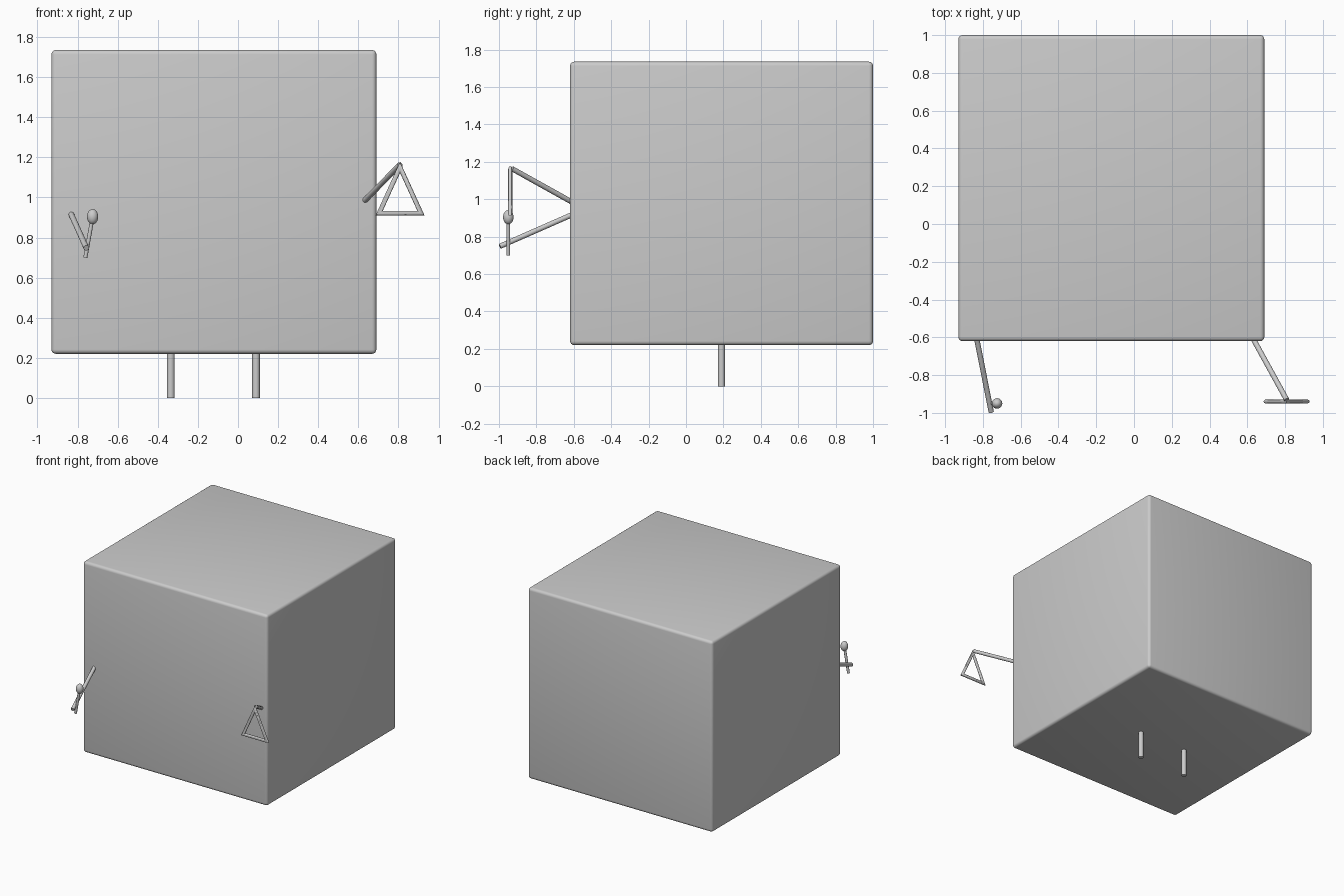
import bpy, bmesh, math
from mathutils import Vector

if "Cube" in bpy.data.objects:
    bpy.data.objects.remove(bpy.data.objects["Cube"])


def finish(name, bm, angle=35):
    bmesh.ops.recalc_face_normals(bm, faces=bm.faces)
    me = bpy.data.meshes.new(name)
    bm.to_mesh(me)
    bm.free()
    ob = bpy.data.objects.new(name, me)
    bpy.context.collection.objects.link(ob)
    bpy.ops.object.select_all(action='DESELECT')
    ob.select_set(True)
    bpy.context.view_layer.objects.active = ob
    bpy.ops.object.shade_smooth_by_angle(angle=math.radians(angle))
    return ob


def rod(name, a, b, r, sides=16):
    a, b = Vector(a), Vector(b)
    bm = bmesh.new()
    bmesh.ops.create_cone(bm, cap_ends=True, segments=sides, radius1=r,
                          radius2=r, depth=(b - a).length)
    ob = finish(name, bm)
    ob.location = (a + b) / 2
    ob.rotation_mode = 'QUATERNION'
    ob.rotation_quaternion = (b - a).to_track_quat('Z', 'Y')
    return ob


# boxy body with softly rounded edges
bm = bmesh.new()
bmesh.ops.create_cube(bm, size=1)
bmesh.ops.scale(bm, vec=(1.62, 1.62, 1.515), verts=bm.verts)
bmesh.ops.translate(bm, vec=(-0.12, 0.19, 0.9775), verts=bm.verts)
bmesh.ops.bevel(bm, geom=bm.edges[:], offset=0.022, segments=4, profile=0.5,
                affect='EDGES')
finish("body", bm)

# legs
for side, x in (("left", -0.335), ("right", 0.09)):
    rod(side + "_leg", (x, 0.19, 0), (x, 0.19, 0.24), 0.019)

# arms
rod("left_arm", (-0.832, -0.61, 0.917), (-0.756, -0.995, 0.748), 0.014)
rod("right_arm", (0.632, -0.61, 0.985), (0.808, -0.93, 1.163), 0.014)

# beater: stick and oval head
rod("beater_stick", (-0.761, -0.95, 0.70), (-0.727, -0.95, 0.89), 0.010)
bm = bmesh.new()
bmesh.ops.create_uvsphere(bm, u_segments=20, v_segments=12, radius=1)
bmesh.ops.scale(bm, vec=(0.028, 0.028, 0.038), verts=bm.verts)
bmesh.ops.translate(bm, vec=(-0.725, -0.95, 0.904), verts=bm.verts)
finish("beater_head", bm)

# triangle instrument: round bar swept round three mitred corners
pts = [Vector((0.704, -0.94, 0.922)), Vector((0.912, -0.94, 0.922)),
       Vector((0.808, -0.94, 1.150))]
bar, n = 0.0115, 12
centre = sum(pts, Vector()) / 3
bm = bmesh.new()
rings = []
for i, p in enumerate(pts):
    d1 = (pts[i - 1] - p).normalized()
    d2 = (pts[(i + 1) % 3] - p).normalized()
    mitre = -(d1 + d2).normalized() / math.sin(d1.angle(d2) / 2)
    rings.append([bm.verts.new(p + bar * (mitre * math.cos(t) + Vector((0, math.sin(t), 0))))
                  for t in (2 * math.pi * k / n for k in range(n))])
for i in range(3):
    a, b = rings[i], rings[(i + 1) % 3]
    for k in range(n):
        m = (k + 1) % n
        bm.faces.new((a[k], a[m], b[m], b[k]))
finish("triangle_instrument", bm)
